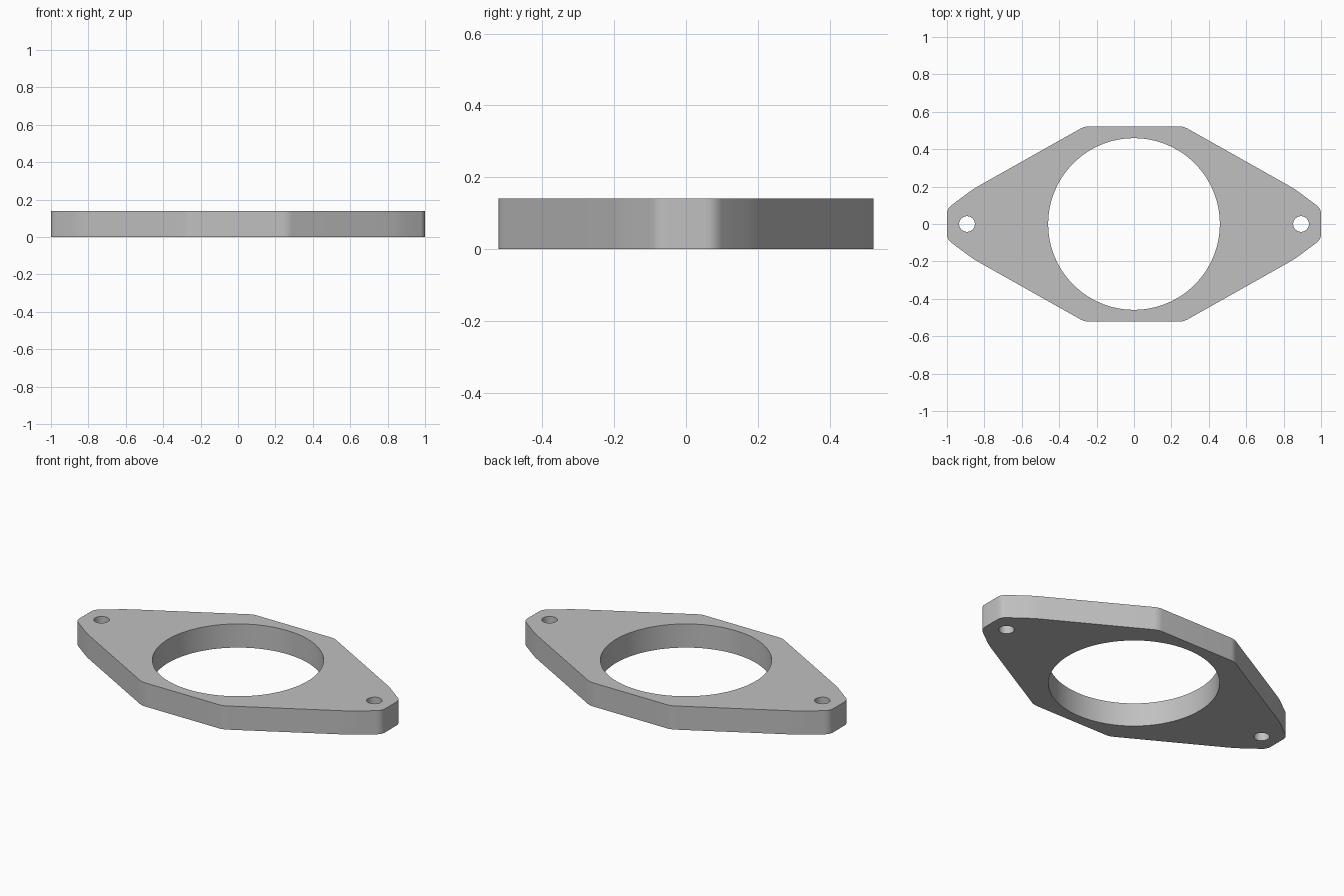
import bpy
import bmesh
from math import cos, sin, tau, radians
from mathutils import Vector

cube = bpy.data.objects.get("Cube")
if cube:
    bpy.data.objects.remove(cube, do_unlink=True)

THICKNESS = 0.14


def circle(cx, radius, count):
    return [Vector((cx + radius * cos(tau * i / count), radius * sin(tau * i / count), 0))
            for i in range(count)]


def rounded(corners, steps=6):
    """Round each (point, trim) corner of a closed polygon."""
    points = []
    for i, (p, trim) in enumerate(corners):
        before = corners[i - 1][0]
        after = corners[(i + 1) % len(corners)][0]
        a = p + (before - p).normalized() * trim
        b = p + (after - p).normalized() * trim
        for k in range(steps + 1):
            t = k / steps
            points.append(a * (1 - t) ** 2 + p * 2 * t * (1 - t) + b * t ** 2)
    return points


# Quarter outline, from the tip to the flat side, mirrored into all quadrants
quarter = [((1, 0.082), 0.03), ((0.86, 0.187), 0.04), ((0.265, 0.522), 0.025)]
corners = []
for sx, sy in ((1, 1), (-1, 1), (-1, -1), (1, -1)):
    part = quarter if sx * sy > 0 else quarter[::-1]
    corners += [(Vector((x * sx, y * sy, 0)), trim) for (x, y), trim in part]

# Outline, central bore and two bolt holes
loops = [rounded(corners), circle(0, 0.459, 96),
         circle(0.893, 0.042, 32), circle(-0.893, 0.042, 32)]

bm = bmesh.new()
for loop in loops:
    verts = [bm.verts.new(p) for p in loop]
    for i, v in enumerate(verts):
        bm.edges.new((verts[i - 1], v))
bmesh.ops.triangle_fill(bm, edges=bm.edges[:], use_beauty=True)

# Thicken the plate
result = bmesh.ops.extrude_face_region(bm, geom=bm.faces[:], use_keep_orig=True)
top = [g for g in result["geom"] if isinstance(g, bmesh.types.BMVert)]
bmesh.ops.translate(bm, verts=top, vec=(0, 0, THICKNESS))
bmesh.ops.recalc_face_normals(bm, faces=bm.faces[:])

mesh = bpy.data.meshes.new("flange_plate")
bm.to_mesh(mesh)
bm.free()
plate = bpy.data.objects.new("flange_plate", mesh)
bpy.context.collection.objects.link(plate)

# Plain grey metal
grey = bpy.data.materials.new("light_grey")
grey.use_nodes = True
color = (0.53, 0.53, 0.53, 1)
grey.diffuse_color = color
grey.node_tree.nodes["Principled BSDF"].inputs["Base Color"].default_value = color
mesh.materials.append(grey)

# Smooth rounded walls, keep the rims sharp
bpy.ops.object.select_all(action='DESELECT')
plate.select_set(True)
bpy.context.view_layer.objects.active = plate
bpy.ops.object.shade_smooth_by_angle(angle=radians(30))
